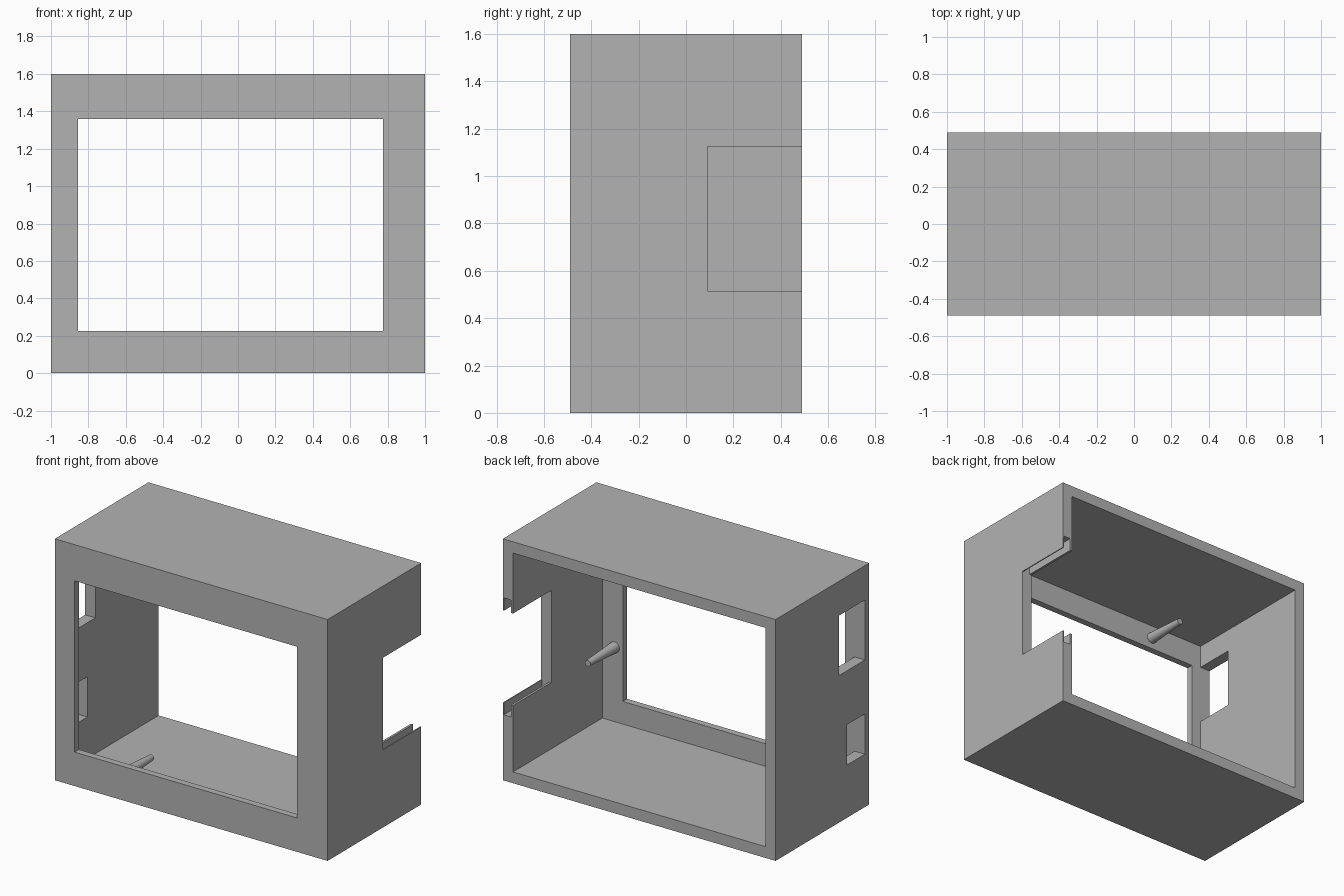
import bpy
import bmesh
from math import pi
from mathutils import Matrix

default = bpy.data.objects.get("Cube")
if default:
    bpy.data.objects.remove(default, do_unlink=True)

grey = bpy.data.materials.new("plain grey")
grey.use_nodes = True
grey.diffuse_color = (0.45, 0.45, 0.45, 1)
grey.node_tree.nodes["Principled BSDF"].inputs["Base Color"].default_value = grey.diffuse_color


def add_object(name, bm):
    mesh = bpy.data.meshes.new(name)
    bm.to_mesh(mesh)
    bm.free()
    mesh.materials.append(grey)
    obj = bpy.data.objects.new(name, mesh)
    bpy.context.collection.objects.link(obj)
    return obj


def box(name, xs, ys, zs):
    """Box spanning the given x, y and z ranges."""
    bm = bmesh.new()
    bmesh.ops.create_cube(bm, size=1)
    for v in bm.verts:
        v.co = [r[0] if c < 0 else r[1] for c, r in zip(v.co, (xs, ys, zs))]
    return add_object(name, bm)


def cut(target, name, xs, ys, zs):
    """Subtract a box from the target and discard the cutter."""
    cutter = box(name, xs, ys, zs)
    cutter.hide_render = True
    mod = target.modifiers.new(name, 'BOOLEAN')
    mod.operation = 'DIFFERENCE'
    mod.solver = 'EXACT'
    mod.object = cutter
    bpy.context.view_layer.objects.active = target
    bpy.ops.object.modifier_apply(modifier=mod.name)
    bpy.data.objects.remove(cutter, do_unlink=True)


DEPTH, HEIGHT, WALL = 0.49, 1.6, 0.075
INNER = 1 - WALL
FRONT = -0.445      # inner face of the front wall
OUT = 0.7           # beyond the open back

# Open-backed case with a display window in the front
case = box("case", (-1, 1), (-DEPTH, DEPTH), (0, HEIGHT))
cut(case, "cavity", (-INNER, INNER), (FRONT, OUT), (WALL, HEIGHT - WALL))
cut(case, "window", (-0.855, 0.775), (-OUT, -0.3), (0.225, 1.36))

# Notch in the left wall, with a slot above and below for a sliding plate
cut(case, "notch", (0.85, 1.1), (0.09, OUT), (0.515, 1.125))
cut(case, "slot", (0.94, 0.993), (0.09, OUT), (0.435, 1.21))

# Two ports in the right wall, next to the front
cut(case, "upper_port", (-1.1, -0.85), (FRONT, -0.173), (0.975, 1.372))
cut(case, "lower_port", (-1.1, -0.85), (FRONT, -0.257), (0.35, 0.617))

# Tapered mounting pins pointing back from the front wall
PIN_LENGTH = 0.28
for name, x, z in (("top_pin", -0.52, 1.435),
                   ("bottom_pin", -0.52, 0.155),
                   ("side_pin", 0.836, 0.568)):
    bm = bmesh.new()
    bmesh.ops.create_cone(bm, cap_ends=True, segments=32, radius1=0.036,
                          radius2=0.02, depth=PIN_LENGTH)
    place = Matrix.Translation((x, FRONT + PIN_LENGTH / 2, z))
    bmesh.ops.transform(bm, verts=bm.verts, matrix=place @ Matrix.Rotation(-pi / 2, 4, 'X'))
    pin = add_object(name, bm)
    bpy.ops.object.select_all(action='DESELECT')
    pin.select_set(True)
    bpy.context.view_layer.objects.active = pin
    bpy.ops.object.shade_smooth_by_angle()
